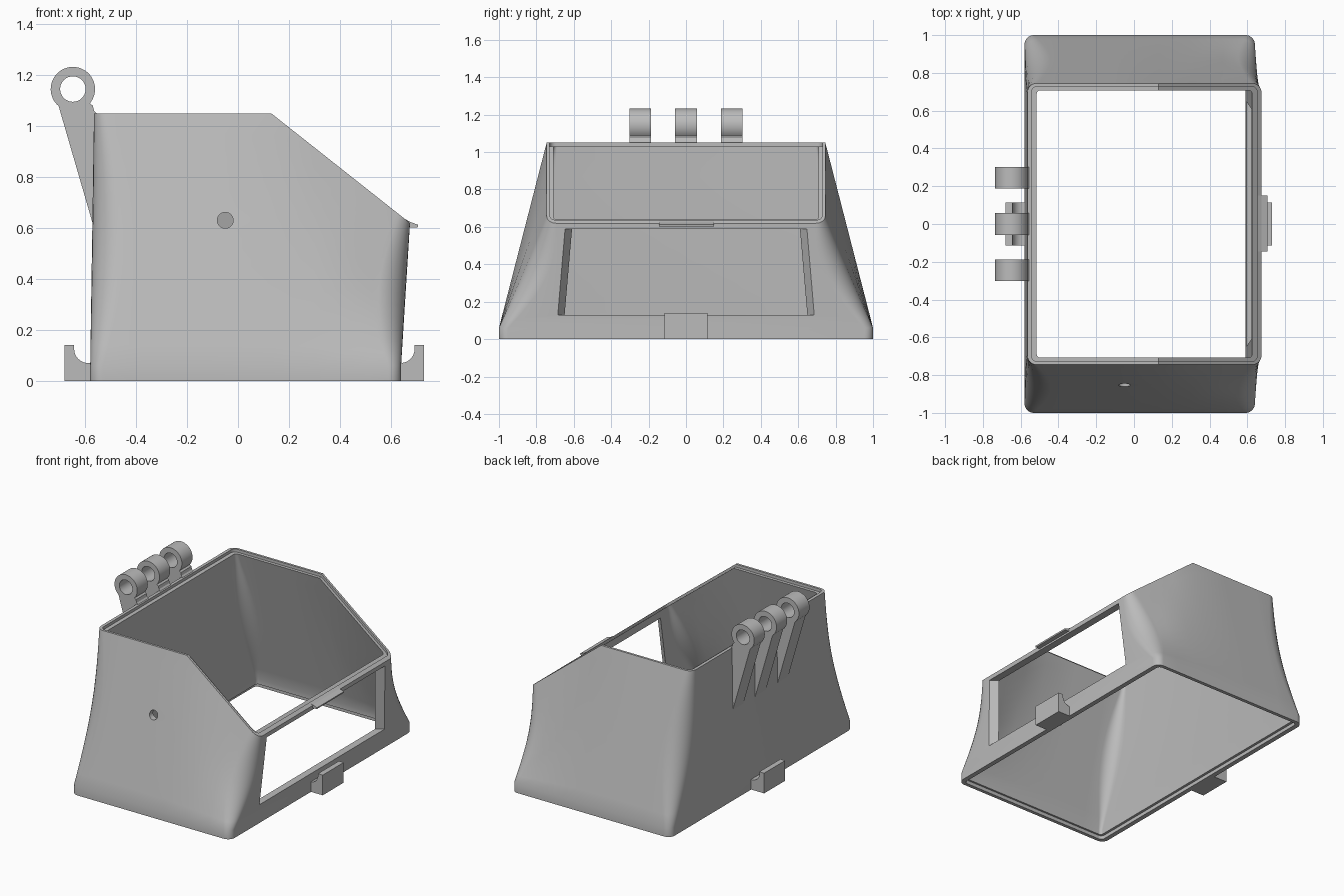
import bpy, bmesh
from math import sin, cos, pi, radians

if "Cube" in bpy.data.objects:
    bpy.data.objects.remove(bpy.data.objects["Cube"], do_unlink=True)

grey = bpy.data.materials.new("plain grey")
grey.use_nodes = True
colour = (0.5, 0.5, 0.5, 1)
grey.diffuse_color = colour
grey.node_tree.nodes["Principled BSDF"].inputs["Base Color"].default_value = colour


def make_object(name, bm):
    bmesh.ops.recalc_face_normals(bm, faces=bm.faces)
    mesh = bpy.data.meshes.new(name)
    bm.to_mesh(mesh)
    bm.free()
    mesh.materials.append(grey)
    obj = bpy.data.objects.new(name, mesh)
    bpy.context.collection.objects.link(obj)
    return obj


def select(obj):
    bpy.ops.object.select_all(action="DESELECT")
    obj.select_set(True)
    bpy.context.view_layer.objects.active = obj


def smooth(obj):
    select(obj)
    bpy.ops.object.shade_smooth_by_angle(angle=radians(30))


def cut(obj, cutter):
    cutter.hide_render = True
    mod = obj.modifiers.new("cut", "BOOLEAN")
    mod.operation, mod.solver, mod.object = "DIFFERENCE", "EXACT", cutter
    select(obj)
    bpy.ops.object.modifier_apply(modifier=mod.name)
    bpy.data.objects.remove(cutter, do_unlink=True)


def loft(name, rings, close=False):
    """Skin equal-length rings; either cap the ends or join last to first."""
    bm = bmesh.new()
    rows = [[bm.verts.new(p) for p in ring] for ring in rings]
    n = len(rows[0])
    pairs = list(zip(rows, rows[1:]))
    if close:
        pairs.append((rows[-1], rows[0]))
    else:
        bm.faces.new(rows[0])
        bm.faces.new(rows[-1])
    for a, b in pairs:
        for i in range(n):
            j = (i + 1) % n
            bm.faces.new((a[i], a[j], b[j], b[i]))
    return make_object(name, bm)


def prism(name, outline, y0, y1):
    """Extrude an x-z outline along y."""
    return loft(name, [[(x, y, z) for x, z in outline] for y in (y0, y1)])


def circle(cx, cz, r, start=0, end=360, steps=40):
    full = end - start == 360
    count = steps if full else steps + 1
    angles = [radians(start + (end - start) * i / steps) for i in range(count)]
    return [(cx + r * cos(a), cz + r * sin(a)) for a in angles]


# Housing shell: rounded rectangle lofted to a narrower, sloping rim
TOP, BEND, SLOPE, FOOT = 1.05, 0.13, 0.79, 0.06
SIDE_X = (-0.38, -0.12, BEND, 0.3, 0.47)


def outline(t, inset):
    x0 = -0.58 + 0.015 * t + inset * 1.35
    x1 = 0.64 + 0.035 * t - inset * 1.35
    w = 1 - 0.255 * t - inset
    r = max(0.05 + 0.08 * sin(pi * t) - inset, 0.02)
    pts = [(x, -w) for x in SIDE_X]
    for cx, cy, a0 in ((x1 - r, r - w, -90), (x1 - r, w - r, 0),
                       (x0 + r, w - r, 90), (x0 + r, r - w, 180)):
        if a0 == 90:
            pts += [(x, w) for x in reversed(SIDE_X)]
        pts += circle(cx, cy, r, a0, a0 + 90, 8)
    return pts


def ring(t, inset, drop=0.0):
    rim = outline(1, inset)
    result = []
    for (x, y), (rx, _) in zip(outline(t, inset), rim):
        top = TOP - max(0, rx - BEND) * SLOPE - drop
        result.append((x, y, FOOT + (top - FOOT) * t))
    return result


def flat_ring(inset, z):
    return [(x, y, z) for x, y in outline(0, inset)]


LIP, WALL, STEP = 0.016, 0.037, 0.02
levels = [i / 12 for i in range(13)]
rings = [flat_ring(0, 0)] + [ring(t, 0) for t in levels]
rings += [ring(1, LIP), ring(1, LIP, STEP)]
rings += [ring(t, WALL, STEP) for t in reversed(levels)]
rings += [flat_ring(WALL, 0.025), flat_ring(0.024, 0.025), flat_ring(0.024, 0)]
shell = loft("housing_shell", rings, close=True)

# Window opening with tapered jambs
window = loft("window_cutter", [
    [(x, -0.70 - d, 0.13), (x, 0.70 + d, 0.13), (x, 0.64 + d, 0.59), (x, -0.64 - d, 0.59)]
    for x, d in ((0.5, -0.12), (0.76, 0.07))])
cut(shell, window)

# Small round hole in the front wall
cut(shell, prism("hole_cutter", circle(-0.05, 0.63, 0.031), -1.1, -0.6))
smooth(shell)

# Three hinge knuckles with bracing arms
EYE_X, EYE_Z = -0.648, 1.145
arm = circle(EYE_X, EYE_Z, 0.087, -40, 230) + [
    (-0.571, 0.62), (-0.555, 0.62), (-0.555, 1.05), (-0.565, 1.06), (-0.57, 1.08)]
for name, y in (("front", -0.245), ("middle", 0.0), ("back", 0.245)):
    knuckle = prism("hinge_knuckle_" + name, arm, y - 0.058, y + 0.058)
    cut(knuckle, prism("eye_cutter", circle(EYE_X, EYE_Z, 0.05), y - 0.2, y + 0.2))
    smooth(knuckle)

# Hooked clips at the foot of both long walls
for name, side, wall, tip in (("left", 1, 0.62, 0.73), ("right", -1, 0.56, 0.68)):
    hook = [(wall, 0), (tip, 0), (tip, 0.14), (tip - 0.037, 0.14)]
    hook += circle(tip - 0.092, 0.125, 0.055, 0, -90, 10)
    hook += [(wall, 0.07)]
    clip = prism("clip_" + name, [(side * x, z) for x, z in hook], -0.115, 0.115)
    smooth(clip)

# Latch tab on the bar above the window
tab = [(0.655, 0.602), (0.705, 0.602), (0.707, 0.612), (0.675, 0.624), (0.655, 0.636)]
prism("latch_tab", tab, -0.145, 0.15)
